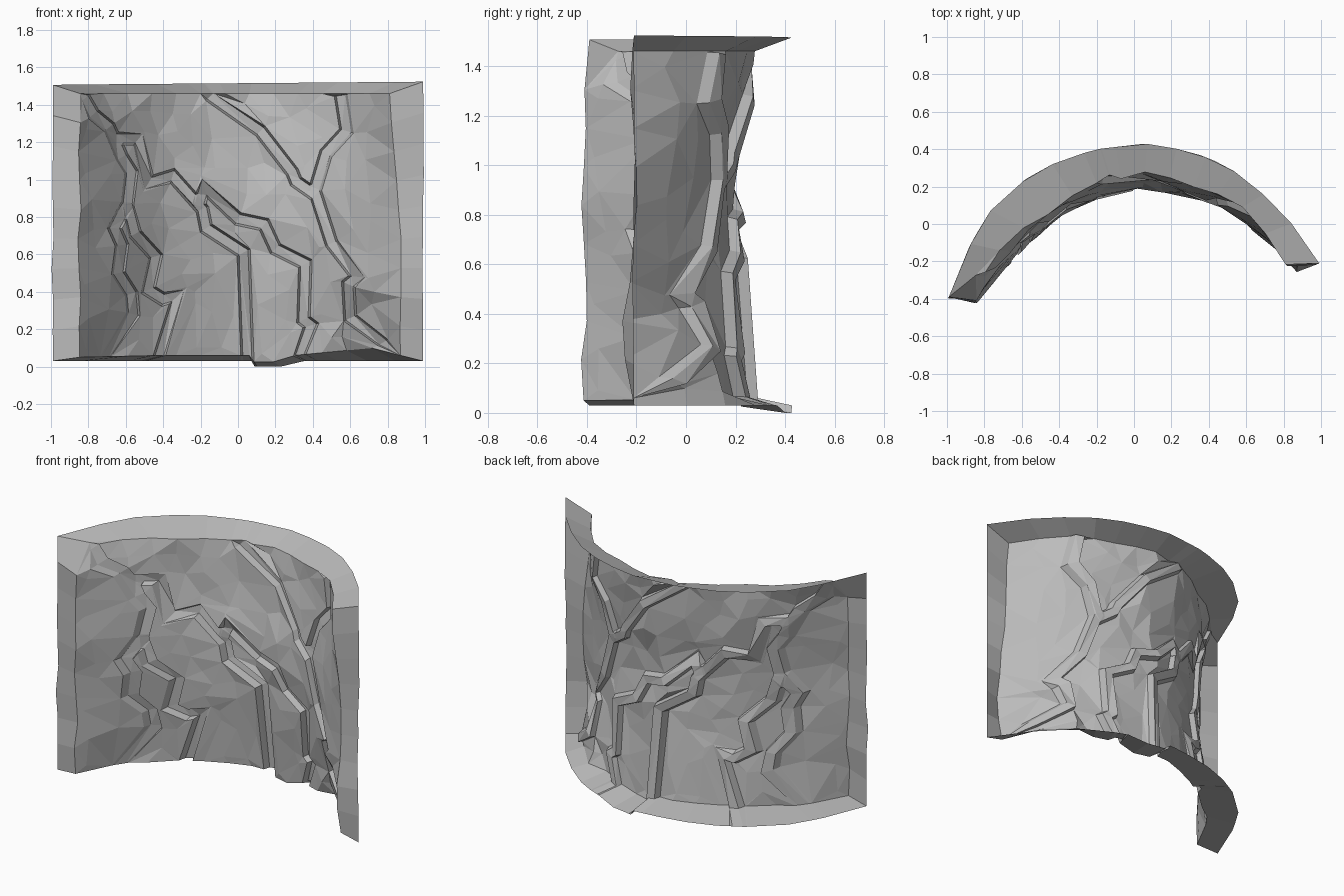
import bpy
import bmesh
import random
from mathutils import Vector, noise
from mathutils.geometry import delaunay_2d_cdt, intersect_point_line

random.seed(4)
cube = bpy.data.objects.get("Cube")
if cube:
    bpy.data.objects.remove(cube, do_unlink=True)

LEFT, RIGHT, LOW, HIGH = -0.85, 0.84, 0.06, 1.46
LIP, FLOOR, DEPTH = 0.036, 0.024, 0.042

# Plan of the curved wall: front x, front y, outer rim x, outer rim y
PLAN = [
    (LEFT, -0.41, -0.99, -0.39), (-0.73, -0.26, -0.88, -0.12),
    (-0.6, -0.1, -0.78, 0.06), (-0.45, 0.03, -0.58, 0.24),
    (-0.3, 0.12, -0.4, 0.34), (-0.15, 0.18, -0.2, 0.4),
    (0.05, 0.22, 0.06, 0.43), (0.25, 0.19, 0.3, 0.39),
    (0.42, 0.13, 0.5, 0.31), (0.57, 0.05, 0.68, 0.17),
    (0.7, -0.07, 0.83, 0.02), (RIGHT, -0.22, 0.99, -0.21),
]
# Backward lean of the wall by height
LEAN = [(0, 0.03), (0.5, -0.015), (0.9, -0.025), (1.15, 0.015), (1.46, 0.05)]
# Lower edge of the wall by x
FOOT = [(LEFT, 0.05), (-0.4, 0.06), (0.06, 0.06), (0.09, 0.02), (0.26, 0.03),
        (0.3, 0.06), (0.72, 0.1), (RIGHT, 0.06)]
# Sideways shift and forward bulge of the right edge by height
RIGHT_EDGE = [(0, 0.03, 0.0), (0.35, 0.03, -0.04), (0.6, 0.03, 0.0), (1.46, -0.03, 0.0)]

# Crack paths across the wall face (x, z)
left_crack = [(-0.83, 1.44), (-0.78, 1.35), (-0.69, 1.28), (-0.62, 1.12), (-0.57, 1.04),
              (-0.59, 0.87), (-0.66, 0.74), (-0.62, 0.65), (-0.64, 0.5),
              (-0.57, 0.39), (-0.56, 0.28), (-0.71, LOW)]
left_branch = [(-0.59, 0.87), (-0.55, 0.71), (-0.44, 0.59), (-0.48, 0.41),
               (-0.4, 0.36), (-0.32, 0.38), (-0.42, LOW)]
middle_crack = [(-0.65, 1.22), (-0.53, 1.22), (-0.48, 0.98), (-0.35, 1.02),
                (-0.19, 0.84), (-0.17, 0.74), (0.03, 0.61), (0.05, LOW)]
middle_branch = [(-0.21, 0.86), (-0.18, 0.96), (0, 0.79), (0.14, 0.76), (0.2, 0.63),
                 (0.36, 0.55), (0.35, 0.25), (0.39, 0.22), (0.33, LOW)]
upper_crack = [(-0.15, 1.45), (0.12, 1.26), (0.29, 1.04), (0.31, 0.99), (0.41, 0.92)]
right_crack = [(0.55, 1.45), (0.58, 1.26), (0.47, 1.14), (0.41, 0.94), (0.5, 0.66),
               (0.64, 0.48), (0.59, 0.44), (0.6, 0.26), (0.76, 0.11)]
CRACKS = [[Vector(p) for p in path] for path in (
    left_crack, left_branch, middle_crack, middle_branch, upper_crack, right_crack)]


def lerp_table(table, x, col=1):
    """Linear interpolation in a table sorted by its first column."""
    if x <= table[0][0]:
        return table[0][col]
    for a, b in zip(table, table[1:]):
        if x <= b[0]:
            t = (x - a[0]) / (b[0] - a[0])
            return a[col] + t * (b[col] - a[col])
    return table[-1][col]


def ramp(value):
    return min(1, max(0, value))


def crack_distance(p):
    best = 9.0
    for path in CRACKS:
        for a, b in zip(path, path[1:]):
            t = intersect_point_line(p, a, b)[1]
            best = min(best, (p - a.lerp(b, ramp(t))).length)
    return best


def offset_path(path, width):
    """Closed outline running along both sides of a path."""
    sides = ([], [])
    last = len(path) - 1
    for i, p in enumerate(path):
        before = (p - path[i - 1]).normalized() if i else None
        after = (path[i + 1] - p).normalized() if i < last else None
        before, after = before or after, after or before
        n1 = Vector((-before.y, before.x))
        n2 = Vector((-after.y, after.x))
        mid = (n1 + n2).normalized()
        mid *= width / max(0.55, mid.dot(n1))
        for side, sign in zip(sides, (1, -1)):
            q = p + mid * sign
            q.x = min(RIGHT - 0.01, max(LEFT + 0.01, q.x))
            q.y = min(HIGH, max(LOW, q.y))
            if i == last and abs(p.y - LOW) < 1e-4:
                q.y = p.y
            side.append(q)
    return sides[0] + sides[1][::-1]


# Flat layout of the wall: border, crack outlines, loose points for facets
points, edges = [], []


def add_loop(loop):
    start = len(points)
    points.extend(loop)
    edges.extend((start + i, start + (i + 1) % len(loop)) for i in range(len(loop)))


cols, rows = 13, 9
step_x, step_z = (RIGHT - LEFT) / cols, (HIGH - LOW) / rows
border = [Vector((LEFT + i * step_x, LOW)) for i in range(cols)]
border += [Vector((RIGHT, LOW + j * step_z)) for j in range(rows)]
border += [Vector((RIGHT - i * step_x, HIGH)) for i in range(cols)]
border += [Vector((LEFT, HIGH - j * step_z)) for j in range(rows)]
add_loop(border)
for crack in CRACKS:
    add_loop(offset_path(crack, LIP))
    add_loop(offset_path(crack, FLOOR))
for i in range(1, cols + 2):
    for j in range(1, rows + 1):
        p = Vector((LEFT + (i - 0.5) * 0.115 + random.uniform(-0.04, 0.04),
                    LOW + (j - 0.5) * step_z + random.uniform(-0.05, 0.05)))
        if p.x < RIGHT - 0.03 and crack_distance(p) > LIP + 0.025:
            points.append(p)
flat, _, tris, *_ = delaunay_2d_cdt(points, edges, [], 0, 1e-4)


def wall_point(p):
    """Place a layout point on the rough, curved wall."""
    x, z = p
    inside = ramp(min(x - LEFT, RIGHT - x) / 0.2)
    near_right = ramp((x - 0.66) / 0.18)
    y = lerp_table(PLAN, x) + lerp_table(LEAN, z) * inside
    y += 0.03 * noise.noise(Vector((x * 6, z * 4, 2.5)))
    y += 0.015 * noise.noise(Vector((x * 17, z * 13, 7.1)))
    # Setback in the upper left, hollow in the lower right
    y += 0.09 * ramp((z - 1.3) / 0.16) * ramp((-0.55 - x) / 0.15)
    y += 0.07 * ramp((0.42 - z) / 0.12) * ramp((x - 0.48) / 0.1) * (1 - near_right ** 4)
    y += lerp_table(RIGHT_EDGE, z, 2) * near_right
    if crack_distance(p) < (LIP + FLOOR) / 2:
        y += DEPTH
    foot = lerp_table(FOOT, x) - LOW
    z += foot * ramp(1 - (z - LOW) / 0.15)
    x += 0.02 * noise.noise(Vector((x, z * 4, 5))) * (1 - inside)
    x += lerp_table(RIGHT_EDGE, z) * near_right
    return Vector((x, y, z))


def rim_point(p):
    """Outer edge of the top, bottom and end flanges."""
    x, z = p
    t = (z - LOW) / (HIGH - LOW)
    bottom = 0.0 if 0.07 < x < 0.27 else 0.03
    top = 1.515 + 0.01 * x
    wobble = 0.012 * noise.noise(Vector((x * 5, z * 5, 1))) * (4 * t * (1 - t))
    return Vector((lerp_table(PLAN, x, 2) + wobble, lerp_table(PLAN, x, 3) + wobble,
                   bottom + t * (top - bottom)))


# Wall face
bm = bmesh.new()
verts = [bm.verts.new(wall_point(p)) for p in flat]
for tri in tris:
    bm.faces.new([verts[i] for i in tri])
layout = dict(zip(verts, flat))

# Flanges folded back from the border of the wall
rim = {}
for edge in [e for e in bm.edges if e.is_boundary]:
    loop = edge.link_loops[0]
    a, b = loop.vert, loop.link_loop_next.vert
    for v in (a, b):
        if v not in rim:
            rim[v] = bm.verts.new(rim_point(layout[v]))
    bm.faces.new((b, a, rim[a], rim[b]))

mesh = bpy.data.meshes.new("rock_wall")
bm.to_mesh(mesh)
bm.free()
wall = bpy.data.objects.new("rock_wall", mesh)
bpy.context.collection.objects.link(wall)

stone = bpy.data.materials.new("grey_stone")
stone.use_nodes = True
colour = (0.5, 0.5, 0.5, 1)
stone.diffuse_color = colour
stone.node_tree.nodes["Principled BSDF"].inputs["Base Color"].default_value = colour
mesh.materials.append(stone)
